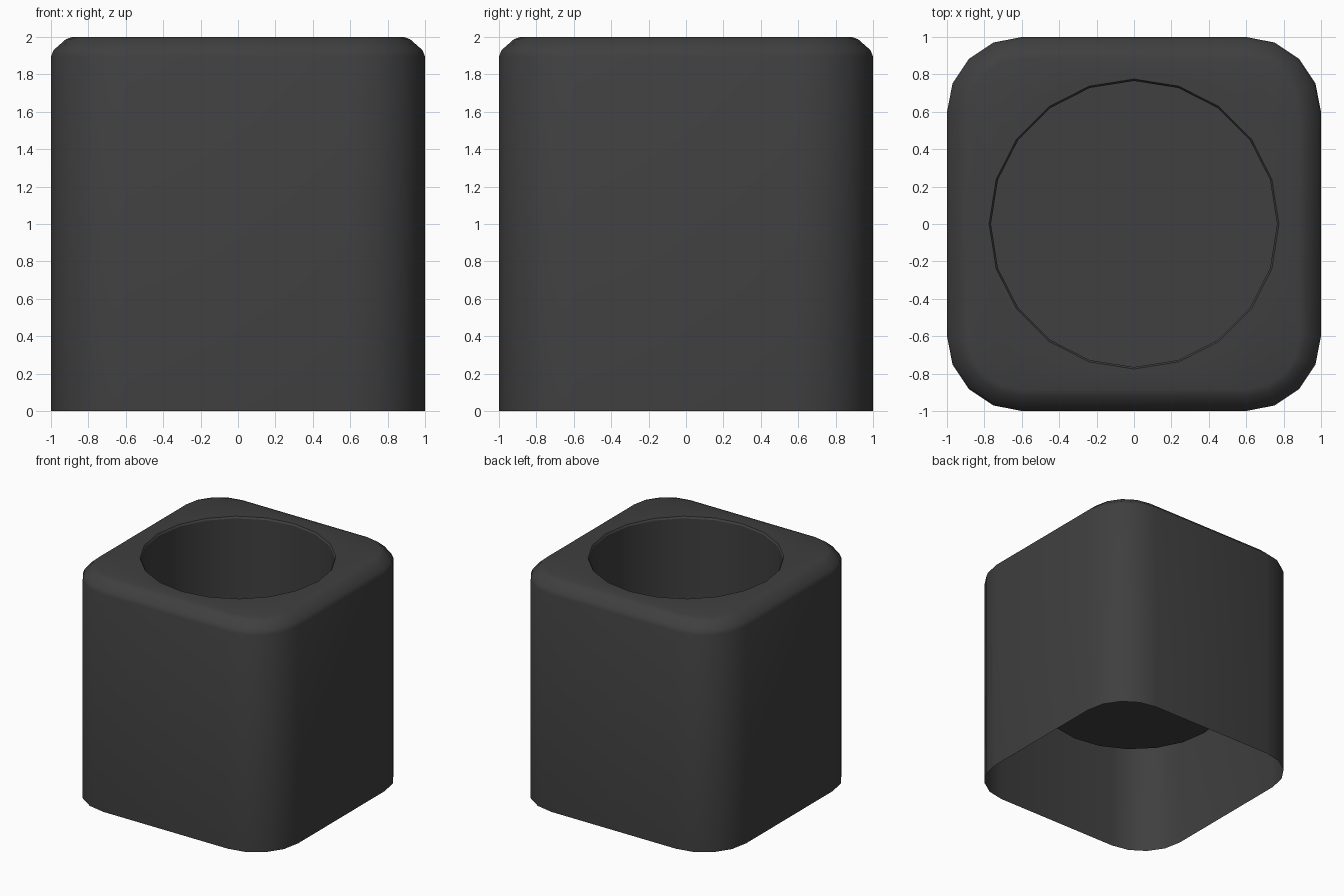
import bpy
import bmesh
from math import cos, sin, pi, radians

cube = bpy.data.objects.get("Cube")
if cube:
    bpy.data.objects.remove(cube, do_unlink=True)

charcoal = bpy.data.materials.new("charcoal")
charcoal.use_nodes = True
colour = (0.05, 0.05, 0.05, 1)
charcoal.diffuse_color = colour
charcoal.node_tree.nodes["Principled BSDF"].inputs["Base Color"].default_value = colour

STEPS = 4                     # segments per rounded corner
SIDES = 4 * (STEPS + 1)       # points in every ring
CORNER = 0.4                  # corner radius


def rounded_square(inset, z):
    """Ring around a square with rounded corners, counter-clockwise."""
    ring = []
    for k in range(4):
        cx, cy = [(1, 1), (-1, 1), (-1, -1), (1, -1)][k]
        for i in range(STEPS + 1):
            a = (k + i / STEPS) * pi / 2
            r = CORNER - inset
            ring.append((cx * (1 - CORNER) + r * cos(a),
                         cy * (1 - CORNER) + r * sin(a), z))
    return ring


def circle(radius, z):
    return [(radius * cos(2 * pi * i / SIDES), radius * sin(2 * pi * i / SIDES), z)
            for i in range(SIDES)]


def loft(name, rings, cap=False):
    """Skin the rings in order, optionally closing the last one."""
    bm = bmesh.new()
    loops = [[bm.verts.new(p) for p in ring] for ring in rings]
    for a, b in zip(loops, loops[1:]):
        for i in range(SIDES):
            j = (i + 1) % SIDES
            bm.faces.new((a[i], a[j], b[j], b[i]))
    if cap:
        bm.faces.new(loops[-1])
    mesh = bpy.data.meshes.new(name)
    bm.to_mesh(mesh)
    bm.free()
    mesh.materials.append(charcoal)
    obj = bpy.data.objects.new(name, mesh)
    bpy.context.collection.objects.link(obj)
    bpy.ops.object.select_all(action="DESELECT")
    obj.select_set(True)
    bpy.context.view_layer.objects.active = obj
    bpy.ops.object.shade_smooth_by_angle(angle=radians(30))
    return obj


# Open-bottomed shell with a softened top edge and a round opening
edge = [(0, 0), (0, 1.895), (0.014, 1.93), (0.08, 1.988), (0.115, 2)]
loft("shell", [rounded_square(*p) for p in edge] + [circle(0.775, 2)])

# Round well with a fine lip, closed by a flat floor
loft("well", [circle(0.775, 2), circle(0.765, 1.985), circle(0.765, 0.7)], cap=True)
